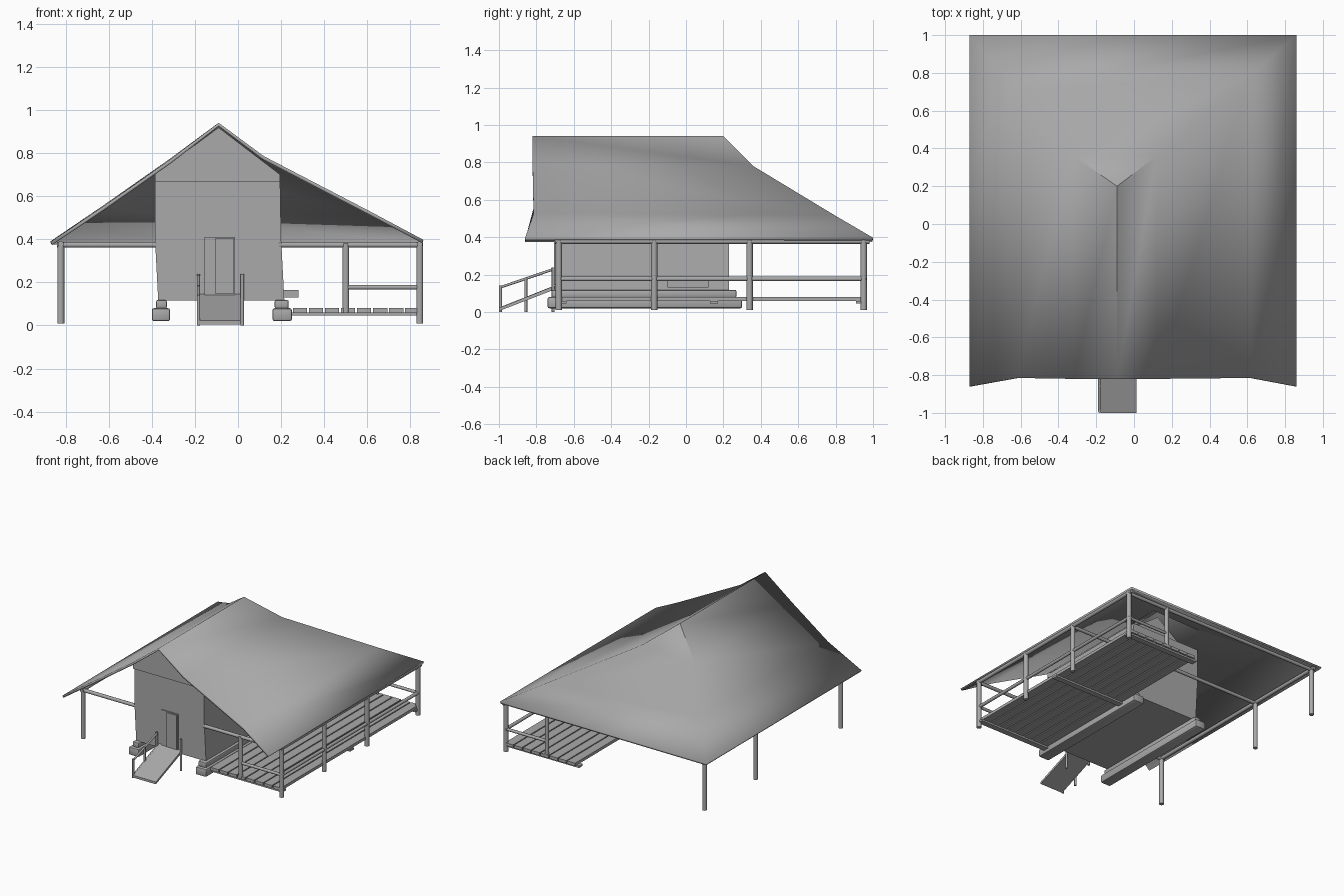
import bpy, bmesh, math
from mathutils import Vector, Matrix

if "Cube" in bpy.data.objects:
    bpy.data.objects.remove(bpy.data.objects["Cube"])

mat = bpy.data.materials.new("weathered grey")
mat.diffuse_color = (0.4, 0.4, 0.4, 1)
mat.use_nodes = True
mat.node_tree.nodes["Principled BSDF"].inputs["Base Color"].default_value = mat.diffuse_color


def finish(name, bm, smooth=None):
    bmesh.ops.recalc_face_normals(bm, faces=bm.faces)
    me = bpy.data.meshes.new(name)
    bm.to_mesh(me)
    bm.free()
    ob = bpy.data.objects.new(name, me)
    bpy.context.collection.objects.link(ob)
    me.materials.append(mat)
    if smooth:
        bpy.ops.object.select_all(action='DESELECT')
        ob.select_set(True)
        bpy.context.view_layer.objects.active = ob
        bpy.ops.object.shade_smooth_by_angle(angle=math.radians(smooth))
    return ob


def box(name, x0, x1, y0, y1, z0, z1, bevel=0):
    bm = bmesh.new()
    m = Matrix.LocRotScale(((x0 + x1) / 2, (y0 + y1) / 2, (z0 + z1) / 2), None,
                           (x1 - x0, y1 - y0, z1 - z0))
    bmesh.ops.create_cube(bm, size=1, matrix=m)
    if bevel:
        bmesh.ops.bevel(bm, geom=bm.edges[:], offset=bevel, segments=2,
                        affect='EDGES', profile=0.5)
    return finish(name, bm, 40 if bevel else None)


def pole(name, a, b, r):
    a, b = Vector(a), Vector(b)
    d = b - a
    m = Matrix.Translation((a + b) / 2) @ d.to_track_quat('Z', 'Y').to_matrix().to_4x4()
    bm = bmesh.new()
    bmesh.ops.create_cone(bm, cap_ends=True, segments=10, radius1=r, radius2=r,
                          depth=d.length, matrix=m)
    return finish(name, bm, 50)


def prism(name, pts, axis, lo, hi):
    """Extrude a 2D outline along the x or y axis."""
    bm = bmesh.new()
    put = (lambda p, t: (t, p[0], p[1])) if axis == 'x' else (lambda p, t: (p[0], t, p[1]))
    a = [bm.verts.new(put(p, lo)) for p in pts]
    b = [bm.verts.new(put(p, hi)) for p in pts]
    bm.faces.new(a)
    bm.faces.new(b[::-1])
    for i in range(len(pts)):
        j = (i + 1) % len(pts)
        bm.faces.new((a[i], b[i], b[j], a[j]))
    return finish(name, bm)


# roof: front row of points and matching hip row at the back
front = [(-.87, -.86, .387), (-.62, -.815, .555), (-.32, -.82, .765), (-.09, -.82, .94),
         (.12, -.82, .785), (.62, -.815, .525), (.86, -.86, .397)]
back = [(-.87, 1, .39), (-.62, .71, .56), (-.32, .36, .77), (-.09, .2, .94),
        (.12, .36, .78), (.62, .79, .52), (.86, 1, .397)]
bm = bmesh.new()
f = [bm.verts.new(p) for p in front]
b = [bm.verts.new(p) for p in back]
for i in range(6):
    bm.faces.new((f[i], f[i + 1], b[i + 1], b[i]))
bm.faces.new((b[3], b[4], b[2]))
bm.faces.new((b[2], b[4], b[5], b[1]))
bm.faces.new((b[1], b[5], b[6], b[0]))
roof = finish("roof", bm, 50)
if roof.data.polygons[3].normal.z < 0:
    roof.data.flip_normals()
sol = roof.modifiers.new("thickness", 'SOLIDIFY')
sol.thickness = 0.016
sol.offset = -1

# house body and front gable
prism("house_body", [(-.37, .115), (.215, .115), (.2, .4), (.195, .69), (-.385, .69), (-.385, .4)],
      'y', -.69, .23)
prism("front_gable", [(-.385, .665), (.195, .665), (.195, .7), (-.09, .918), (-.385, .7)],
      'y', -.71, -.68)
prism("inner_gable", [(-.37, .68), (.18, .68), (-.09, .88)], 'y', .12, .15)

# door: frame plate with a leaf standing slightly proud
box("door_frame", -.155, -.015, -.697, -.69, .14, .41)
box("door_leaf", -.105, -.02, -.705, -.697, .145, .405)
box("side_step", .2, .28, -.1, .12, .13, .165)

# foundation beams
for side, x0, x1, u0, u1 in (("left", -.4, -.315, -.38, -.33), ("right", .16, .25, .17, .235)):
    box(side + "_foundation_beam", x0, x1, -.74, .3, .02, .08, .01)
    box(side + "_sill_beam", u0, u1, -.72, .27, .078, .118, .008)

# roof posts
for y in (-.68, -.17, .34, .95):
    pole("right_post", (.843, y, .01), (.843, y, .385), .017)
for y in (-.68, .34, .95):
    pole("left_post", (-.822, y, .01), (-.822, y, .385), .017)
for y in (-.68, .95):
    pole("inner_post", (.5, y, .06), (.5, y, .38), .016)

# eave beams
pole("right_eave_beam", (.843, -.7, .378), (.843, .98, .378), .014)
pole("left_eave_beam", (-.822, -.7, .378), (-.822, .98, .378), .014)
pole("front_left_beam", (-.84, -.68, .374), (-.38, -.68, .374), .013)
pole("front_right_beam", (.19, -.68, .374), (.85, -.68, .374), .013)
pole("cross_beam", (-.84, .34, .374), (.85, .34, .374), .013)
pole("back_beam", (-.84, .95, .374), (.85, .95, .374), .013)

# deck planks and joists
n = 8
w = (.845 - .25) / n
for i in range(n):
    x = .25 + i * w
    box("deck_plank", x + .004, x + w - .004, -.69, .965, .058, .08)
for y in (-.66, .15, .93):
    box("deck_joist", .23, .85, y - .022, y + .022, .045, .06)

# deck railing
pole("right_railing", (.843, -.69, .177), (.843, .965, .177), .012)
for y in (-.68, .95):
    pole("end_railing", (.5, y, .177), (.85, y, .177), .011)

# entrance ramp and handrail
prism("entrance_ramp", [(-1, .005), (-.69, .125), (-.69, .145), (-1, .022)], 'x', -.178, .012)
for y, z0, z1 in ((-.992, 0, .142), (-.856, 0, .185), (-.71, .1, .238)):
    pole("handrail_post", (-.183, y, z0), (-.183, y, z1), .008)
pole("right_ramp_post", (.02, -.71, .0), (.02, -.71, .238), .008)
pole("handrail", (-.183, -.992, .132), (-.183, -.705, .23), .007)
pole("ramp_side_rail", (-.183, -.99, .02), (-.183, -.7, .135), .007)
